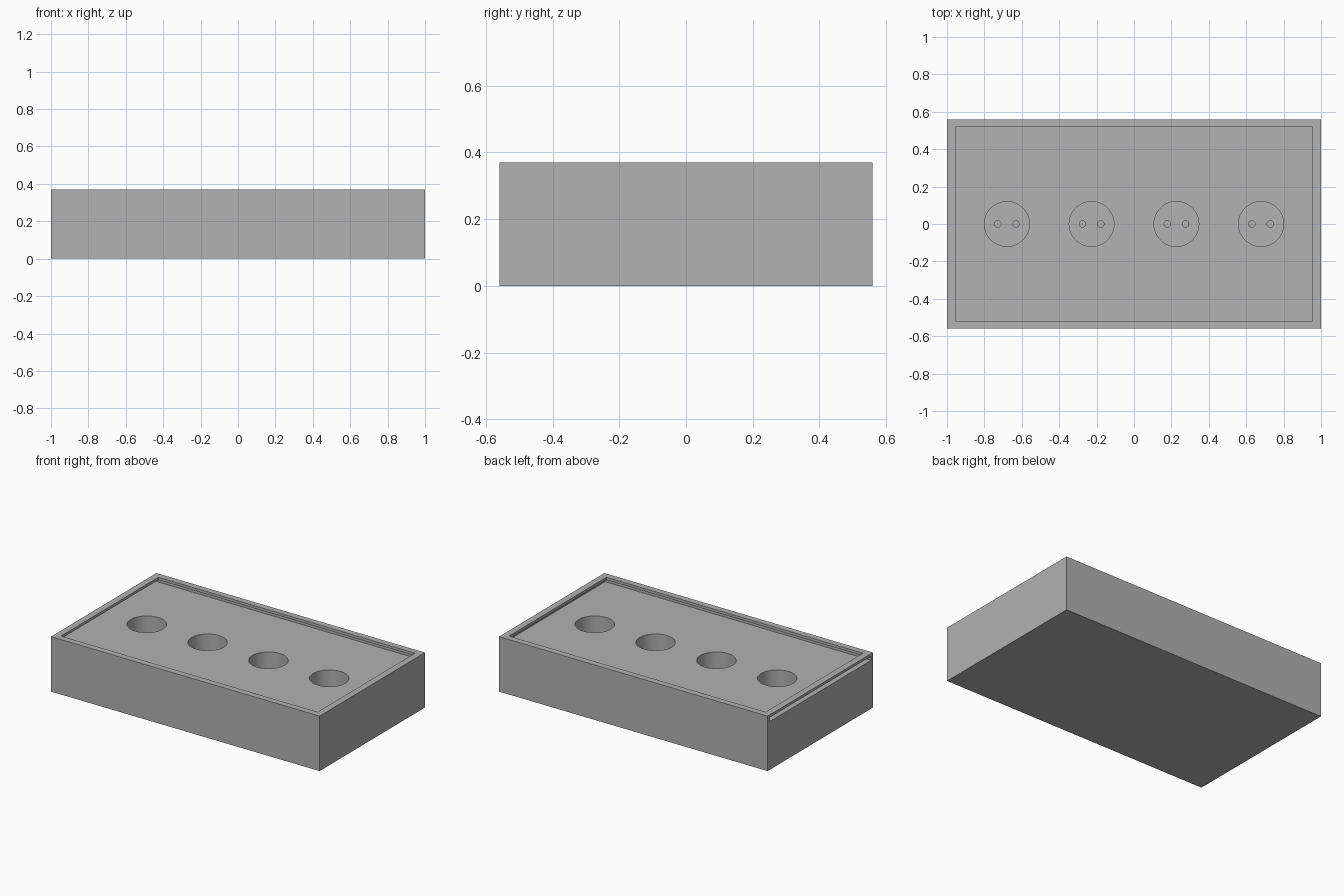
import bpy

cube = bpy.data.objects.get("Cube")
if cube:
    bpy.data.objects.remove(cube, do_unlink=True)

LENGTH, WIDTH, HEIGHT = 2.0, 1.12, 0.37
FLOOR, LIP = 0.325, 0.352          # levels of the deck and the lip underside
WALL, GROOVE = 0.045, 0.02         # wall left at the lip and at the groove

grey = bpy.data.materials.new("plain grey")
grey.use_nodes = True
colour = (0.445, 0.445, 0.445, 1)
grey.diffuse_color = colour
grey.node_tree.nodes["Principled BSDF"].inputs["Base Color"].default_value = colour


def box(name, x0, x1, y, z0, z1):
    bpy.ops.mesh.primitive_cube_add(size=1, location=((x0 + x1) / 2, 0, (z0 + z1) / 2))
    ob = bpy.context.object
    ob.name = name
    ob.scale = (x1 - x0, 2 * y, z1 - z0)
    bpy.ops.object.transform_apply(location=True, rotation=False, scale=True)
    ob.data.materials.append(grey)
    return ob


def bore(name, x, radius, z0, z1, sides):
    bpy.ops.mesh.primitive_cylinder_add(vertices=sides, radius=radius, depth=z1 - z0,
                                        location=(x, 0, (z0 + z1) / 2))
    ob = bpy.context.object
    ob.name = name
    ob.data.materials.append(grey)
    return ob


def cut(target, cutter):
    cutter.hide_render = True
    mod = target.modifiers.new("cut", "BOOLEAN")
    mod.operation = "DIFFERENCE"
    mod.solver = "EXACT"
    mod.object = cutter
    bpy.context.view_layer.objects.active = target
    bpy.ops.object.modifier_apply(modifier=mod.name)
    bpy.data.objects.remove(cutter, do_unlink=True)


half_x, half_y = LENGTH / 2, WIDTH / 2
tray = box("socket_tray", -half_x, half_x, half_y, 0, HEIGHT)

# Lid groove under the lip, open at one end
cut(tray, box("groove_cutter", -half_x - 0.1, half_x - GROOVE, half_y - GROOVE, FLOOR, LIP))
# Window inside the lip
cut(tray, box("window_cutter", WALL - half_x, half_x - WALL, half_y - WALL + 0.003,
              FLOOR + 0.01, HEIGHT + 0.1))

# Round sockets, each with two pin holes in its bottom
for i in range(4):
    x = (i - 1.5) * 0.453
    cut(tray, bore("socket_cutter", x, 0.12, 0.08, FLOOR + 0.015, 64))
    for side in (-1, 1):
        cut(tray, bore("pin_cutter", x + side * 0.049, 0.017, 0.04, 0.12, 24))

bpy.ops.object.select_all(action="DESELECT")
tray.select_set(True)
bpy.context.view_layer.objects.active = tray
bpy.ops.object.shade_smooth_by_angle()
